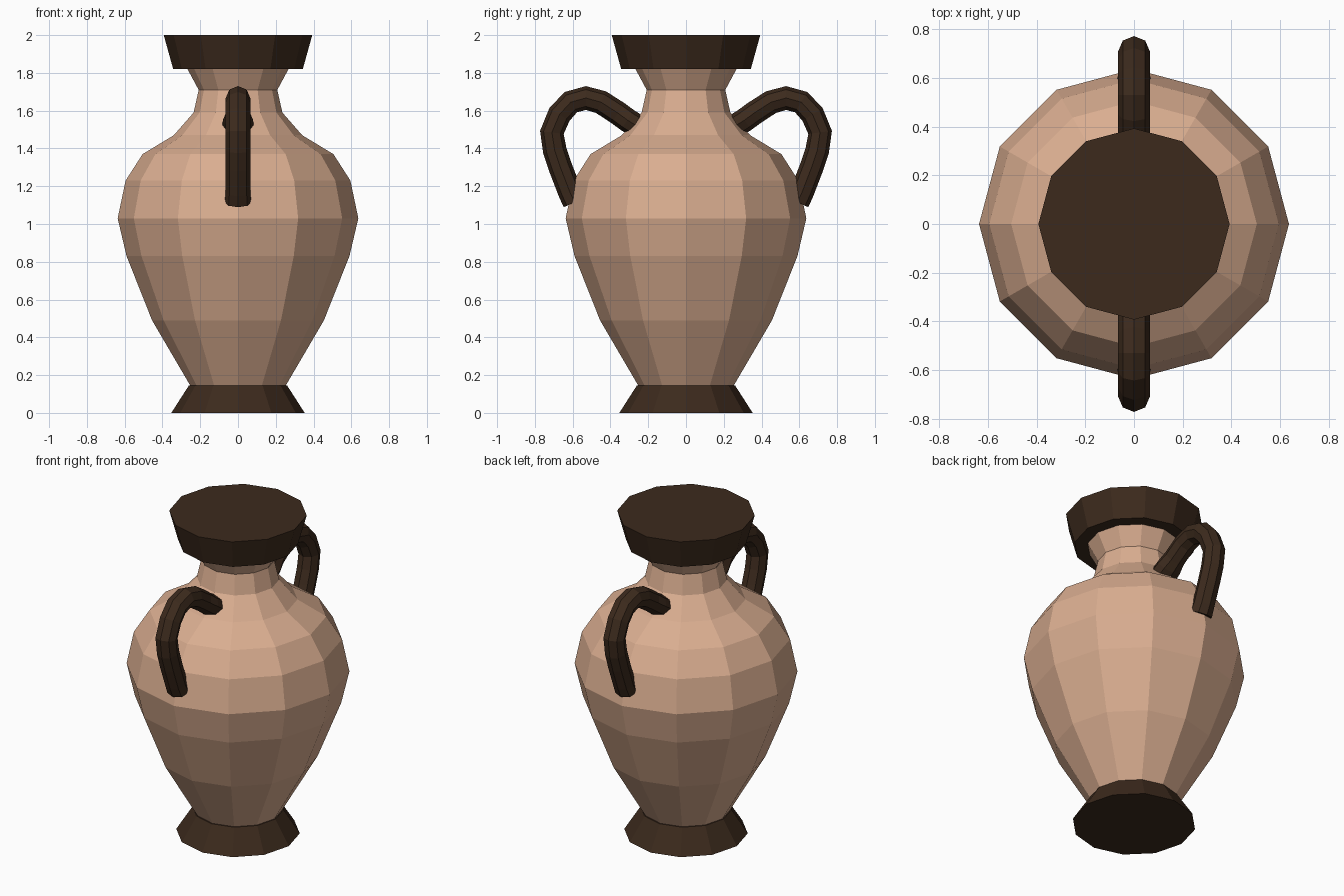
import bpy, bmesh, math
from mathutils import Vector

if "Cube" in bpy.data.objects:
    bpy.data.objects.remove(bpy.data.objects["Cube"])

SIDES = 12


def material(name, rgb):
    m = bpy.data.materials.new(name)
    m.diffuse_color = (*rgb, 1)
    m.use_nodes = True
    m.node_tree.nodes["Principled BSDF"].inputs["Base Color"].default_value = m.diffuse_color
    return m


clay = material("clay", (0.70, 0.42, 0.28))
dark = material("dark_glaze", (0.045, 0.023, 0.012))


def skin(name, rings, mat):
    """Bridge equal-length rings of points into a closed, flat-shaded mesh."""
    bm = bmesh.new()
    loops = [[bm.verts.new(p) for p in ring] for ring in rings]
    n = len(loops[0])
    for a, b in zip(loops, loops[1:]):
        for i in range(n):
            j = (i + 1) % n
            bm.faces.new((a[i], a[j], b[j], b[i]))
    bm.faces.new(loops[0])
    bm.faces.new(loops[-1])
    bmesh.ops.recalc_face_normals(bm, faces=bm.faces)
    me = bpy.data.meshes.new(name)
    bm.to_mesh(me)
    bm.free()
    me.materials.append(mat)
    ob = bpy.data.objects.new(name, me)
    bpy.context.collection.objects.link(ob)
    return ob


def lathe(name, profile, mat):
    step = math.tau / SIDES
    rings = [[(r * math.cos(i * step), r * math.sin(i * step), z)
              for i in range(SIDES)] for r, z in profile]
    return skin(name, rings, mat)


def handle(name, path, side):
    """Sweep an octagon along (y, z, half width) points."""
    pts = [Vector((0, y, z)) for y, z, w in path]
    rings = []
    for k, p in enumerate(pts):
        t = (pts[min(k + 1, len(pts) - 1)] - pts[max(k - 1, 0)]).normalized()
        up = Vector((0, -t.z, t.y))
        ring = []
        for i in range(8):
            a = i * math.tau / 8
            v = p + Vector((path[k][2] * math.cos(a), 0, 0)) + up * 0.063 * math.sin(a)
            ring.append((v.x, v.y * side, v.z))
        rings.append(ring)
    return skin(name, rings, dark)


# Foot, body, neck and rim
lathe("foot", [(0.353, 0), (0.26, 0.145)], dark)
lathe("body", [(0.25, 0.14), (0.455, 0.49), (0.59, 0.83), (0.637, 1.03),
               (0.595, 1.23), (0.505, 1.37), (0.34, 1.47), (0.235, 1.59),
               (0.208, 1.71)], clay)
lathe("neck", [(0.208, 1.71), (0.27, 1.825)], clay)
lathe("rim", [(0.343, 1.82), (0.393, 2.0)], dark)

# Two handles, flared where they join the body
path = [(0.27, 1.525, 0.083), (0.31, 1.55, 0.08), (0.36, 1.587, 0.065),
        (0.45, 1.645, 0.065), (0.53, 1.667, 0.065), (0.61, 1.645, 0.065),
        (0.67, 1.58, 0.065), (0.71, 1.485, 0.065), (0.695, 1.39, 0.065),
        (0.665, 1.30, 0.065), (0.615, 1.17, 0.065), (0.59, 1.115, 0.07)]
handle("front_handle", path, -1)
handle("back_handle", path, 1)
